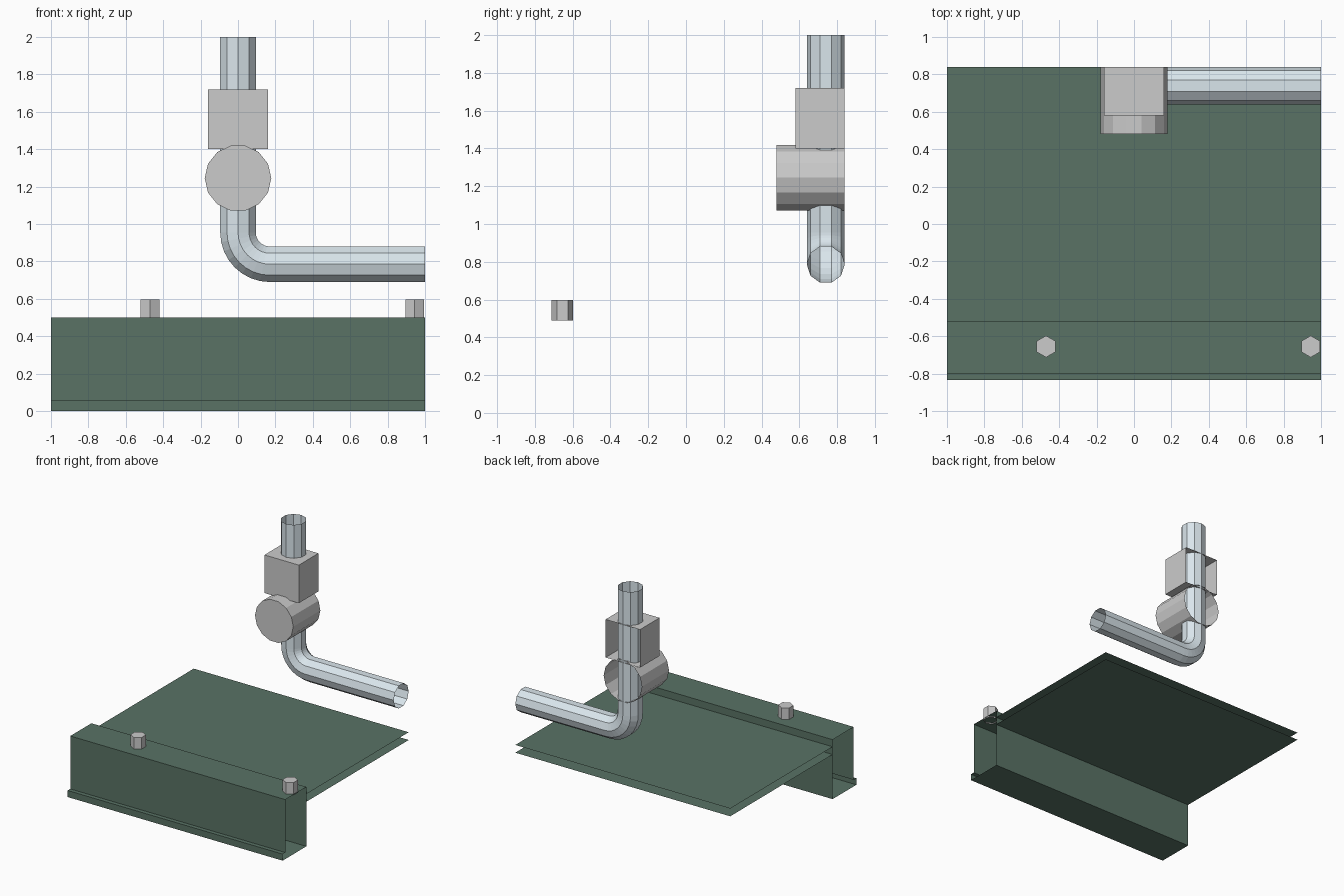
import bpy, bmesh
from math import sin, cos, pi
from mathutils import Vector

if "Cube" in bpy.data.objects:
    bpy.data.objects.remove(bpy.data.objects["Cube"])


def material(name, rgb):
    m = bpy.data.materials.new(name)
    m.diffuse_color = (*rgb, 1)
    m.use_nodes = True
    m.node_tree.nodes["Principled BSDF"].inputs["Base Color"].default_value = m.diffuse_color
    return m


GREEN = material("dark_green_paint", (0.10, 0.17, 0.13))
STEEL = material("pipe_steel", (0.70, 0.79, 0.84))


def finish(name, bm, mat=None, recalc=True):
    if recalc:
        bmesh.ops.recalc_face_normals(bm, faces=bm.faces)
    me = bpy.data.meshes.new(name)
    bm.to_mesh(me)
    bm.free()
    ob = bpy.data.objects.new(name, me)
    bpy.context.collection.objects.link(ob)
    if mat:
        me.materials.append(mat)
    return ob


def skin(rings, closed=True):
    """Join successive rings of points with quads."""
    bm = bmesh.new()
    rows = [[bm.verts.new(p) for p in r] for r in rings]
    n = len(rows[0])
    for a, b in zip(rows, rows[1:]):
        for i in range(n if closed else n - 1):
            j = (i + 1) % n
            bm.faces.new((a[i], a[j], b[j], b[i]))
    return bm, rows


# Hollow edge beam with a small foot lip, open at both ends
profile = [(-0.835, 0), (-0.52, 0), (-0.52, 0.5), (-0.80, 0.5),
           (-0.80, 0.055), (-0.835, 0.055)]
bm, _ = skin([[(x, y, z) for y, z in profile] for x in (-1, 1)])
finish("edge_beam", bm, GREEN)

# Deck: an upper and a lower thin sheet, open at the edges
for name, z, up in (("deck_top", 0.44, 1), ("deck_underside", 0.375, -1)):
    bm = bmesh.new()
    pts = [(-1, -0.52, z), (1, -0.52, z), (1, 0.84, z), (-1, 0.84, z)]
    bm.faces.new([bm.verts.new(p) for p in pts[::up]])
    finish(name, bm, GREEN, recalc=False)

# Hexagonal bolts on the beam, open underneath
for i, bx in enumerate((-0.47, 0.945)):
    bm, rows = skin([[(bx + 0.058 * sin(k * pi / 3), -0.655 + 0.058 * cos(k * pi / 3), z)
                      for k in range(6)] for z in (0.49, 0.597)])
    bm.faces.new(rows[1])
    finish(f"bolt_{i + 1}", bm)

# Ten-sided bent pipe, open at both ends
PY, PZ, BEND, R = 0.74, 0.785, 0.17, 0.1
path = [((0, PY, 2.0), 0)]
for k in range(9):
    a = k / 8 * pi / 2
    path.append(((BEND - BEND * cos(a), PY, PZ + BEND - BEND * sin(a)), a))
path.append(((1, PY, PZ), pi / 2))
rings = []
for c, a in path:
    normal = Vector((cos(a), 0, sin(a)))
    rings.append([Vector(c) + R * (cos(t) * Vector((0, 1, 0)) + sin(t) * normal)
                  for t in (k * pi / 5 for k in range(10))])
bm, _ = skin(rings)
finish("bent_pipe", bm, STEEL)

# Round valve housing, open at the back
bm, rows = skin([[(0.178 * cos(k * pi / 7), y, 1.245 + 0.178 * sin(k * pi / 7))
                  for k in range(14)] for y in (0.48, 0.84)])
bm.faces.new(rows[0])
finish("valve_housing", bm)

# Square coupling box above it, open at the back
bm, rows = skin([[(-0.16, y, 1.40), (0.16, y, 1.40), (0.16, y, 1.72), (-0.16, y, 1.72)]
                 for y in (0.58, 0.84)])
bm.faces.new(rows[0])
finish("coupling_box", bm)
